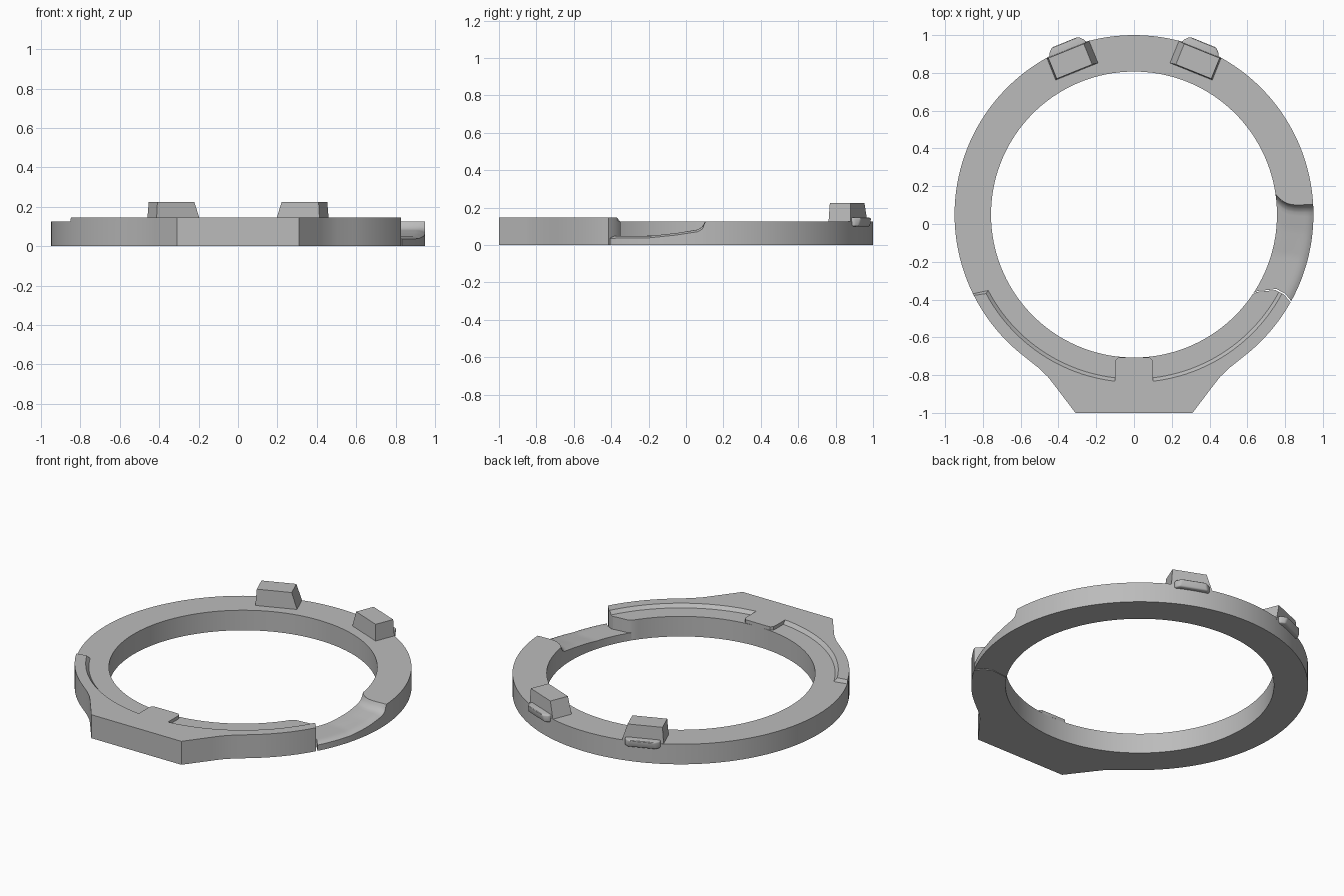
import bpy, bmesh
from math import radians, cos, sin

if "Cube" in bpy.data.objects:
    bpy.data.objects.remove(bpy.data.objects["Cube"])

R_OUT, R_IN, CY = 0.95, 0.757, 0.05
BASE_TOP, RIM_TOP = 0.125, 0.146

grey = bpy.data.materials.new("matte grey")
grey.use_nodes = True
COLOUR = (0.5, 0.5, 0.5, 1)
grey.diffuse_color = COLOUR
grey.node_tree.nodes["Principled BSDF"].inputs["Base Color"].default_value = COLOUR


def polar(r, deg):
    return (r * cos(radians(deg)), CY + r * sin(radians(deg)))


def arc(r, a0, a1, n):
    return [polar(r, a0 + (a1 - a0) * i / n) for i in range(n + 1)]


def lerp_table(table, x):
    for (x0, y0), (x1, y1) in zip(table, table[1:]):
        if x <= x1:
            return y0 + (y1 - y0) * (x - x0) / (x1 - x0)
    return table[-1][1]


def finish(name, bm):
    bmesh.ops.recalc_face_normals(bm, faces=bm.faces)
    mesh = bpy.data.meshes.new(name)
    bm.to_mesh(mesh)
    bm.free()
    mesh.materials.append(grey)
    ob = bpy.data.objects.new(name, mesh)
    bpy.context.collection.objects.link(ob)
    bpy.ops.object.select_all(action="DESELECT")
    ob.select_set(True)
    bpy.context.view_layer.objects.active = ob
    bpy.ops.object.shade_smooth_by_angle(angle=radians(30))
    return ob


def loft(name, low, high, z0, z1, bevel=0):
    """Solid between two matching outlines."""
    bm = bmesh.new()
    a = [bm.verts.new((x, y, z0)) for x, y in low]
    b = [bm.verts.new((x, y, z1)) for x, y in high]
    bm.faces.new(a[::-1])
    bm.faces.new(b)
    for i in range(len(a)):
        j = (i + 1) % len(a)
        bm.faces.new((a[i], a[j], b[j], b[i]))
    if bevel:
        bmesh.ops.bevel(bm, geom=bm.edges[:], offset=bevel, segments=3,
                        profile=0.5, affect="EDGES")
    return finish(name, bm)


# Angles of the two ends of the lowered ramp; u runs from inner to outer edge
def cut(u):
    return lerp_table([(0, -33.8), (0.06, -32.2), (0.48, -28.1), (0.75, -28.1), (1, -29.3)], u)


def wall(u):
    return 3.3 + 5 * (1 - u) ** 5


def radius(u):
    return R_IN + (R_OUT - R_IN) * u


# Outline of the flat foot at the front, right half mirrored to the left
foot_right = [(0.31, -1), (0.42, -0.855), (0.455, -0.81), (0.505, -0.762)]
foot = [(-x, y) for x, y in foot_right[::-1]] + foot_right
foot_a, foot_b = 180 + 52.4, 360 - 52.4

# Main ring with the foot, open where the ramp sits
us = [i / 10 for i in range(11)]
cut_us = [1, 0.75, 0.48, 0.06, 0]
outline = (arc(R_OUT, wall(1), foot_a, 96) + foot
           + arc(R_OUT, foot_b, 360 + cut(1), 10)
           + [polar(radius(u), cut(u)) for u in cut_us[1:-1]]
           + arc(R_IN, 360 + cut(0), wall(0), 120)
           + [polar(radius(u), wall(u)) for u in us[1:-1]])
loft("ring_body", outline, outline, 0, BASE_TOP)


# Raised front rim with sloped inner edge and central tab
def rim_outline(r, start):
    tab = [(0.1, -0.74), (0.097, -0.72), (0.085, -0.707), (0.04, -0.706)]
    lip = [(0.1, CY - (r * r - 0.01) ** 0.5)] + tab
    edge_u = (r - R_IN) / (R_OUT - R_IN)
    end = 360 + cut(edge_u)
    mid = 6.5
    return (arc(R_OUT, start, foot_a, 16) + foot + arc(R_OUT, foot_b, 360 + cut(1), 10)
            + [polar(radius(0.75), cut(0.75))]
            + arc(r, end, 270 + mid, 24) + lip
            + [(-x, y) for x, y in lip[::-1]]
            + arc(r, 270 - mid, start + 1.3, 24))


loft("raised_rim", rim_outline(0.87, 206.2), rim_outline(0.888, 206.8), BASE_TOP, RIM_TOP)

# Lowered ramp that sweeps up to the ring, split from the rim by a thin slit
heights = [(0, 0.048), (0.42, 0.05), (0.7, 0.065), (0.92, 0.083),
           (0.96, 0.095), (0.985, 0.11), (1, BASE_TOP)]
vs = [i / 24 for i in range(23)] + [0.935, 0.96, 0.975, 0.985, 1]
ramp_us = [0, 0.06, 0.15, 0.3, 0.48, 0.65, 0.75, 0.85, 0.93, 1]
bm = bmesh.new()
grid = []
for v in vs:
    row = []
    for u in ramp_us:
        a0 = cut(u) + 0.5
        x, y = polar(radius(u), a0 + (wall(u) - a0) * v)
        drop = 0.012 * max(0, (u - 0.8) / 0.2) ** 2 * (v < 0.98)
        row.append(bm.verts.new((x, y, lerp_table(heights, v) - drop)))
    grid.append(row)
for r0, r1 in zip(grid, grid[1:]):
    for j in range(len(ramp_us) - 1):
        bm.faces.new((r0[j], r0[j + 1], r1[j + 1], r1[j]))
top_faces = bm.faces[:]
kept = bmesh.ops.duplicate(bm, geom=top_faces)["geom"]
for f in kept:
    if isinstance(f, bmesh.types.BMVert):
        f.co.z = 0
edges = [e for e in bm.edges if e.is_boundary]
bmesh.ops.bridge_loops(bm, edges=edges)
finish("ramp", bm)

# Two lugs at the back, each with a rounded outer catch
for side, label in ((1, "left"), (-1, "right")):
    def place(r, t):
        a = radians(68)
        return (side * (r * cos(a) + t * sin(a)), CY + r * sin(a) - t * cos(a))

    def quad(r0, r1, t0, t1):
        return [place(r0, t0), place(r1, t0), place(r1, t1), place(r0, t1)]

    loft(label + "_lug", quad(0.815, 0.942, -0.127, 0.118),
         quad(0.82, 0.938, -0.092, 0.11), BASE_TOP - 0.01, 0.225)
    low = [place(r, t) for r, t in ((0.9, -0.105), (0.955, -0.105), (0.975, -0.085),
                                    (0.975, 0.08), (0.955, 0.1), (0.9, 0.1))]
    high = [place(r, t) for r, t in ((0.9, -0.105), (0.955, -0.105), (0.985, -0.075),
                                     (0.985, 0.07), (0.955, 0.1), (0.9, 0.1))]
    loft(label + "_catch", low, high, 0.1, 0.146, 0.009)
